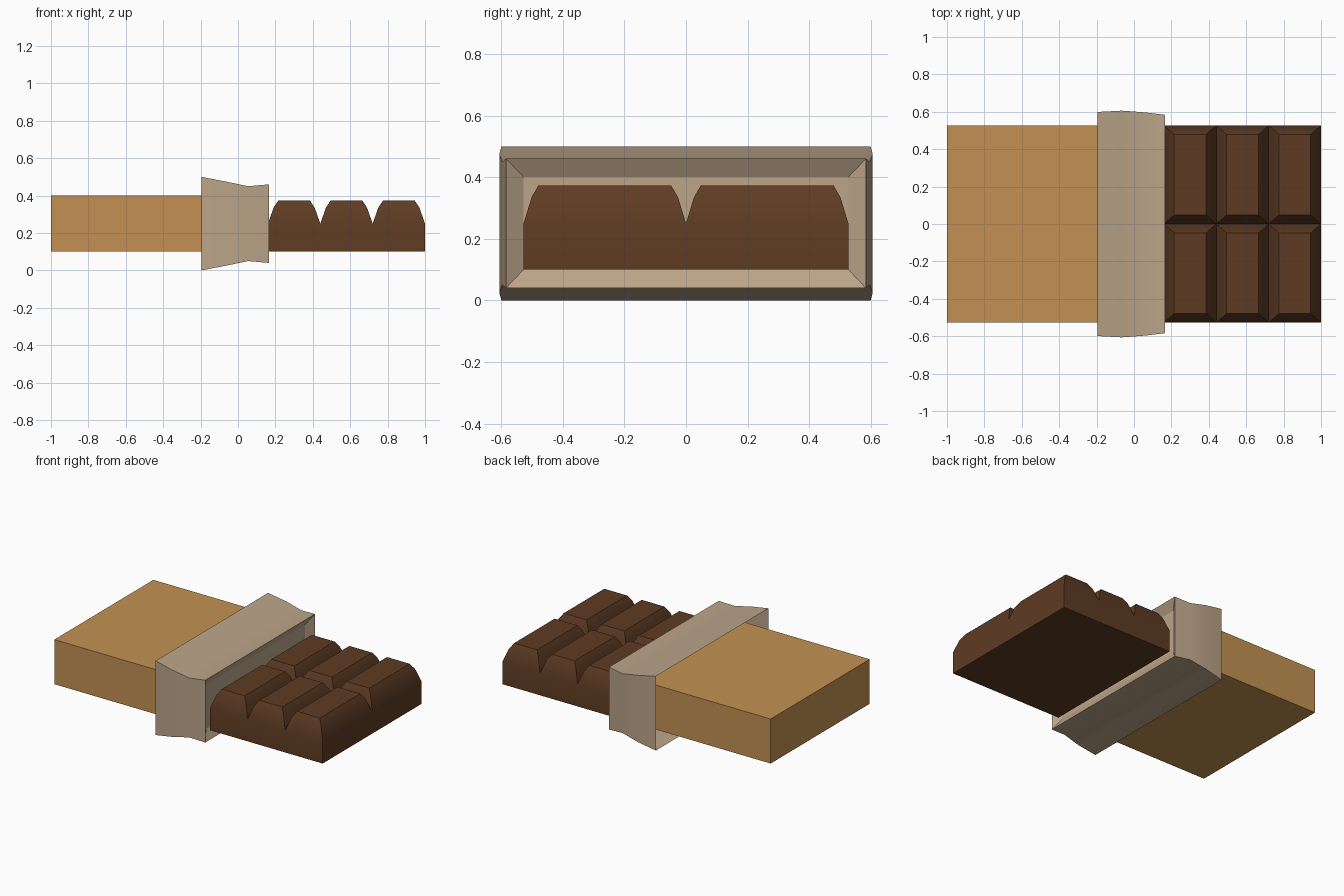
import bpy, bmesh, math

if "Cube" in bpy.data.objects:
    bpy.data.objects.remove(bpy.data.objects["Cube"])


def material(name, rgb):
    m = bpy.data.materials.new(name)
    m.diffuse_color = (*rgb, 1.0)
    m.use_nodes = True
    m.node_tree.nodes["Principled BSDF"].inputs["Base Color"].default_value = m.diffuse_color
    return m


PAPER = material("paper_tan", (0.55, 0.285, 0.085))
FOIL = material("foil_beige", (0.50, 0.375, 0.25))
CHOCOLATE = material("chocolate_brown", (0.11, 0.044, 0.017))


def finish(name, bm, mat, smooth=None):
    mesh = bpy.data.meshes.new(name)
    bm.to_mesh(mesh)
    bm.free()
    mesh.materials.append(mat)
    ob = bpy.data.objects.new(name, mesh)
    bpy.context.collection.objects.link(ob)
    if smooth:
        bpy.ops.object.select_all(action='DESELECT')
        ob.select_set(True)
        bpy.context.view_layer.objects.active = ob
        bpy.ops.object.shade_smooth_by_angle(angle=math.radians(smooth))
    return ob


def loft(bm, rings, cap_start=False, cap_end=False):
    """Skin rings of points; returns the side faces."""
    loops = [[bm.verts.new(p) for p in ring] for ring in rings]
    n = len(loops[0])
    for a, b in zip(loops, loops[1:]):
        for i in range(n):
            j = (i + 1) % n
            bm.faces.new((a[i], a[j], b[j], b[i]))
    if cap_start:
        bm.faces.new(loops[0][::-1])
    if cap_end:
        bm.faces.new(loops[-1])


def x_ring(x, hy, z0, z1):
    return [(x, -hy, z0), (x, hy, z0), (x, hy, z1), (x, -hy, z1)]


def z_ring(z, x0, x1, y0, y1):
    return [(x0, y0, z), (x1, y0, z), (x1, y1, z), (x0, y1, z)]


# Paper-wrapped half of the bar
bm = bmesh.new()
loft(bm, [x_ring(-1, 0.527, 0.1, 0.4), x_ring(0.05, 0.527, 0.1, 0.4)], True, True)
finish("paper_wrapper", bm, PAPER)

# Torn foil collar: flared sleeve open at the back, folded inward at the front
bm = bmesh.new()
sleeve = [(-0.195, 0.599, 0.0), (-0.065, 0.606, 0.025), (0.055, 0.597, 0.05),
          (0.165, 0.584, 0.04), (0.13, 0.527, 0.1)]
loft(bm, [x_ring(x, hy, z, 0.5 - z) for x, hy, z in sleeve], cap_end=True)
finish("foil_collar", bm, FOIL, 30)

# Exposed chocolate: 3 x 2 pieces with two-step bevels
bm = bmesh.new()
W, D = 0.28, 0.527
X0 = 1 - 3 * W
levels = [(0.1, 0, 0), (0.25, 0, 0), (0.335, 0.03, 0.026), (0.373, 0.055, 0.048)]
for i in range(3):
    for j in range(2):
        x, y = X0 + i * W, -D + j * D
        loft(bm, [z_ring(z, x + a, x + W - a, y + b, y + D - b)
                  for z, a, b in levels], True, True)
# Remove the walls between neighbouring pieces and weld them
inner = []
for f in bm.faces:
    if max(v.co.z for v in f.verts) < 0.26 and abs(f.normal.z) < 0.5:
        c = f.calc_center_median()
        if X0 + 0.01 < c.x < 0.99 and abs(c.y) < 0.01:
            inner.append(f)
        elif any(abs(c.x - X0 - k * W) < 0.01 for k in (1, 2)):
            inner.append(f)
inner = [f for f in inner if f.calc_center_median().z > 0.11]
bmesh.ops.delete(bm, geom=inner, context='FACES')
bmesh.ops.remove_doubles(bm, verts=bm.verts, dist=0.0005)
bmesh.ops.recalc_face_normals(bm, faces=bm.faces)
finish("chocolate_pieces", bm, CHOCOLATE, 30)
